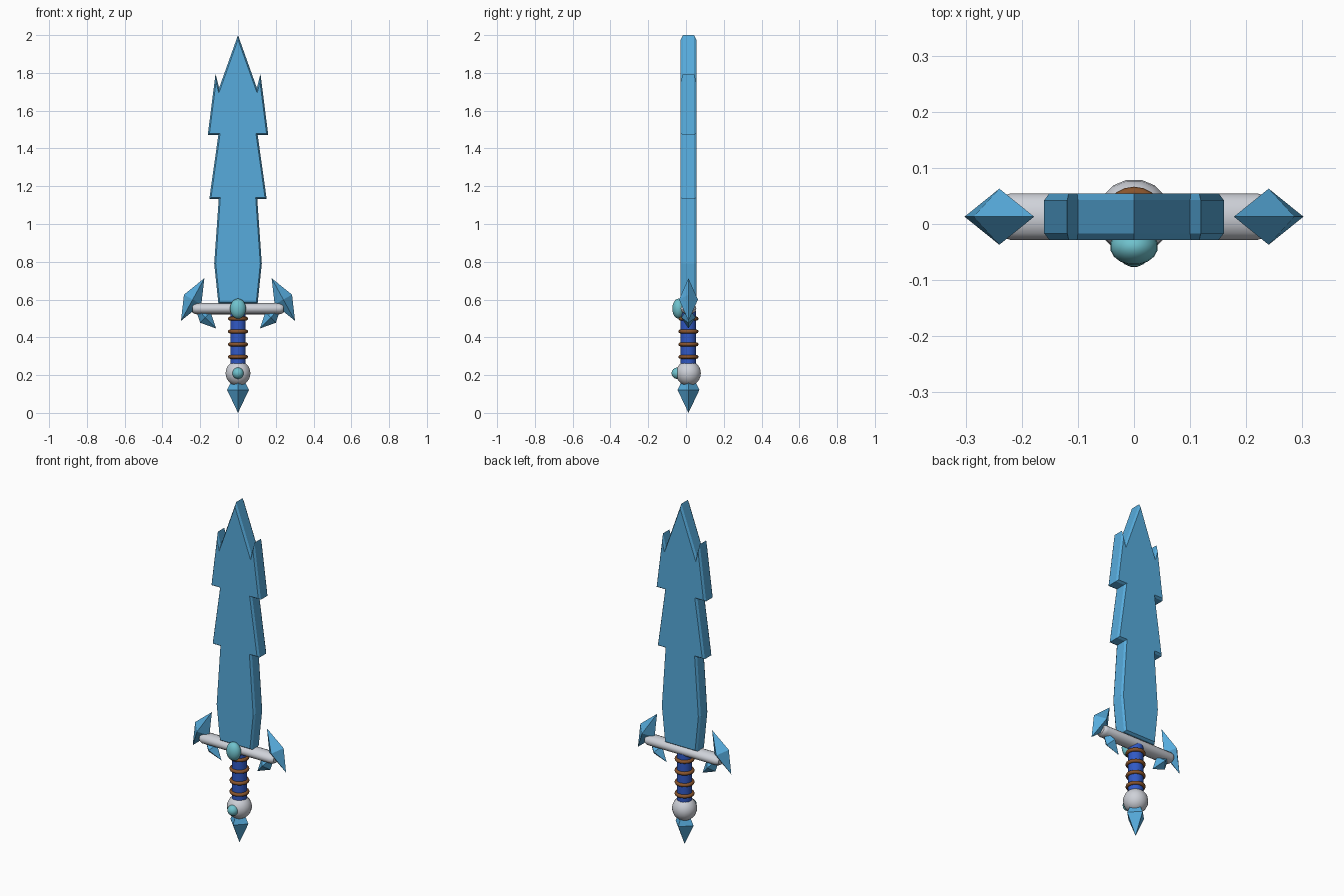
import bpy, bmesh, math
from mathutils import Vector, Matrix

if "Cube" in bpy.data.objects:
    bpy.data.objects.remove(bpy.data.objects["Cube"])

CY = 0.013  # depth centre of the whole sword


def material(name, rgb):
    m = bpy.data.materials.new(name)
    m.diffuse_color = (*rgb, 1)
    m.use_nodes = True
    m.node_tree.nodes["Principled BSDF"].inputs["Base Color"].default_value = m.diffuse_color
    return m


ICE = material("ice blue", (0.095, 0.41, 0.72))
GEM = material("pale teal", (0.16, 0.54, 0.61))
GRIP = material("royal blue", (0.03, 0.10, 0.56))
CORD = material("brown", (0.25, 0.09, 0.026))
METAL = material("silver", (0.62, 0.64, 0.69))


def add(name, bm, mat, smooth=False):
    bmesh.ops.recalc_face_normals(bm, faces=bm.faces)
    me = bpy.data.meshes.new(name)
    bm.to_mesh(me)
    bm.free()
    ob = bpy.data.objects.new(name, me)
    bpy.context.collection.objects.link(ob)
    me.materials.append(mat)
    if smooth:
        bpy.ops.object.select_all(action='DESELECT')
        ob.select_set(True)
        bpy.context.view_layer.objects.active = ob
        bpy.ops.object.shade_smooth_by_angle(angle=math.radians(40))
    return ob


def ellipsoid(name, loc, radii, mat, seg=16, rings=12):
    bm = bmesh.new()
    m = (Matrix.Translation(loc) @ Matrix.Diagonal((*radii, 1))
         @ Matrix.Rotation(math.pi / seg, 4, 'Z'))
    bmesh.ops.create_uvsphere(bm, u_segments=seg, v_segments=rings, radius=1, matrix=m)
    return add(name, bm, mat, True)


def crystal(name, a, b, s1, s2, half_y):
    """Four-sided bipyramid: tips a, b and waist corners s1, s2 in the x-z plane."""
    bm = bmesh.new()
    v = [bm.verts.new((x, CY, z)) for x, z in (a, b, s1, s2)]
    mx, mz = (s1[0] + s2[0]) / 2, (s1[1] + s2[1]) / 2
    f = bm.verts.new((mx, CY - half_y, mz))
    k = bm.verts.new((mx, CY + half_y, mz))
    ring = [v[2], f, v[3], k]
    for i in range(4):
        for tip in v[:2]:
            bm.faces.new((tip, ring[i], ring[(i + 1) % 4]))
    return add(name, bm, ICE)


# Blade: barbed outline, extruded, with chamfered rims on both faces
half = [(0.10, 1.72), (0.119, 1.795), (0.16, 1.472), (0.104, 1.472),
        (0.152, 1.132), (0.102, 1.132), (0.126, 0.79), (0.104, 0.58)]
outline = [(0, 2.0)] + half + [(-x, z) for x, z in reversed(half)]
bm = bmesh.new()
rim = 0.012
y0, y1 = CY - 0.0415 + rim, CY + 0.0415 - rim
front = [bm.verts.new((x, y0, z)) for x, z in outline]
back = [bm.verts.new((x, y1, z)) for x, z in outline]
caps = [bm.faces.new(front), bm.faces.new(back[::-1])]
n = len(outline)
for i in range(n):
    j = (i + 1) % n
    bm.faces.new((front[j], front[i], back[i], back[j]))
bmesh.ops.recalc_face_normals(bm, faces=bm.faces)
for cap in caps:
    bmesh.ops.inset_region(bm, faces=[cap], thickness=0.008, depth=rim,
                           use_even_offset=True, use_boundary=True)
add("blade", bm, ICE)

# Crossguard: flattened bar with rounded ends
bm = bmesh.new()
profile = [(-0.24, 0.72), (-0.232, 0.9), (-0.22, 1), (0.22, 1), (0.232, 0.9), (0.24, 0.72)]
seg = 16
rows = [[bm.verts.new((x, CY + 0.0415 * r * math.cos(2 * math.pi * i / seg),
                       0.552 + 0.03 * r * math.sin(2 * math.pi * i / seg)))
         for i in range(seg)] for x, r in profile]
for p, q in zip(rows, rows[1:]):
    for i in range(seg):
        j = (i + 1) % seg
        bm.faces.new((p[i], p[j], q[j], q[i]))
bm.faces.new(rows[0])
bm.faces.new(rows[-1])
add("crossguard", bm, METAL, True)

# Guard crystals, mirrored left and right
for side, s in (("left", -1), ("right", 1)):
    crystal(f"upper_crystal_{side}", (s * 0.178, 0.713), (s * 0.302, 0.487),
            (s * 0.286, 0.626), (s * 0.194, 0.574), 0.05)
    crystal(f"lower_crystal_{side}", (s * 0.229, 0.563), (s * 0.116, 0.447),
            (s * 0.200, 0.477), (s * 0.145, 0.533), 0.038)

# Grip
bm = bmesh.new()
bmesh.ops.create_cone(bm, cap_ends=True, segments=16, radius1=0.041, radius2=0.041,
                      depth=0.31, matrix=Matrix.Translation((0, CY, 0.385)))
add("grip", bm, GRIP, True)

# Cord rings around the grip
for k, z in enumerate((0.297, 0.363, 0.431, 0.499)):
    bm = bmesh.new()
    M, N = 20, 8
    ring = [[bm.verts.new(((0.043 + 0.0105 * math.cos(b)) * math.cos(a),
                           CY + (0.043 + 0.0105 * math.cos(b)) * math.sin(a),
                           z + 0.0105 * math.sin(b)))
             for b in (2 * math.pi * j / N for j in range(N))]
            for a in (2 * math.pi * i / M for i in range(M))]
    for i in range(M):
        for j in range(N):
            i2, j2 = (i + 1) % M, (j + 1) % N
            bm.faces.new((ring[i][j], ring[i2][j], ring[i2][j2], ring[i][j2]))
    ob = add(f"cord_ring_{k + 1}", bm, CORD)
    ob.data.shade_smooth()

# Pommel, its point and the two gems
ellipsoid("pommel", (0, CY, 0.21), (0.067, 0.067, 0.067), METAL)
crystal("pommel_point", (0, 0.24), (0, 0), (-0.058, 0.122), (0.058, 0.122), 0.058)
ellipsoid("guard_gem", (0, -0.04, 0.552), (0.043, 0.033, 0.053), GEM)
ellipsoid("pommel_gem", (0, -0.046, 0.21), (0.03, 0.031, 0.03), GEM)
